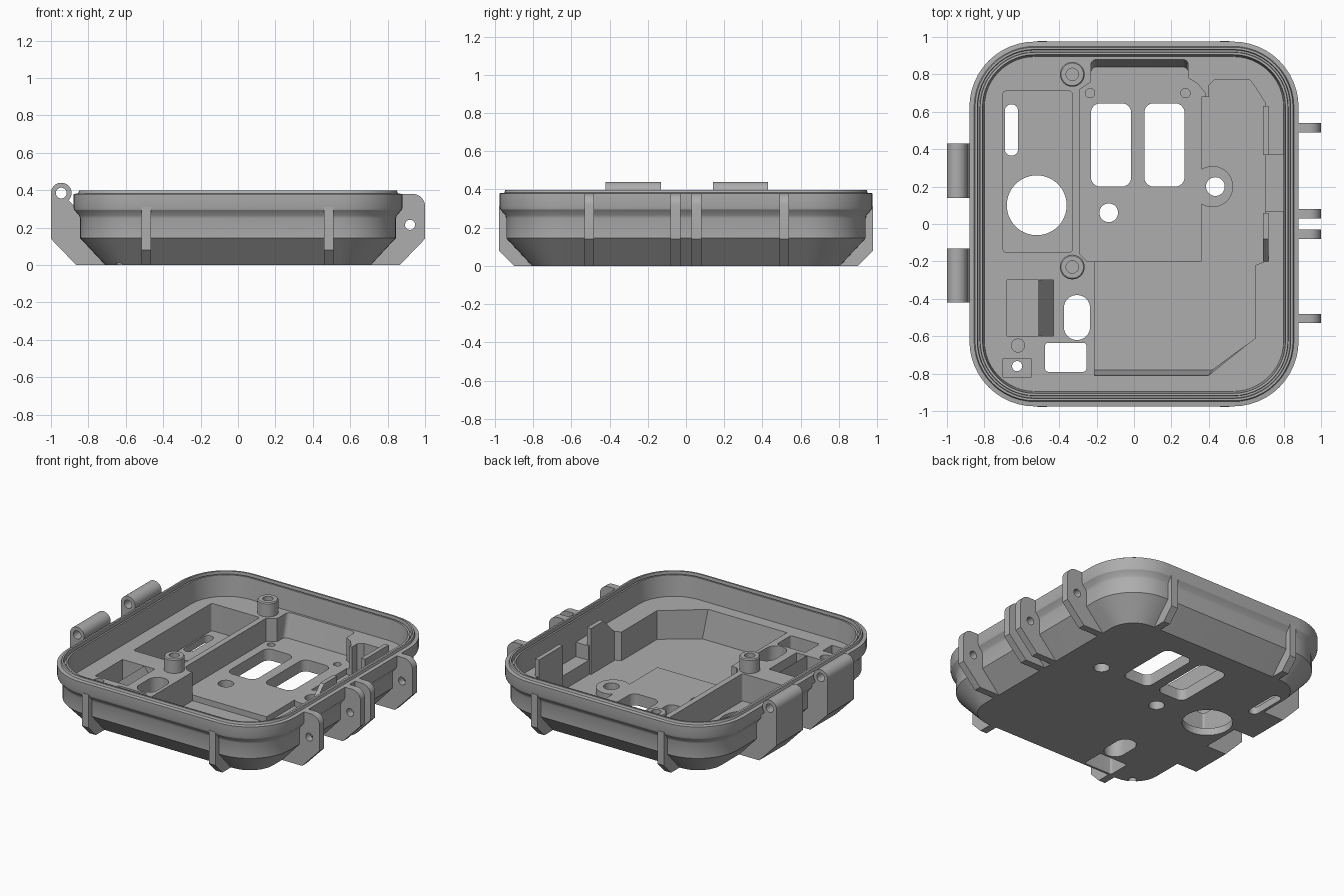
import bpy, bmesh
from math import cos, sin, pi, radians

cube = bpy.data.objects.get("Cube")
if cube:
    bpy.data.objects.remove(cube)

GREY = bpy.data.materials.new("plain grey")
GREY.use_nodes = True
GREY.diffuse_color = (0.42, 0.42, 0.42, 1)
GREY.node_tree.nodes["Principled BSDF"].inputs["Base Color"].default_value = GREY.diffuse_color

SHELF, TOP = 0.24, 0.3   # inner ledge height, cutter top


def arc(cx, cy, r, a0, a1, n=12):
    return [(cx + r * cos(radians(a0 + (a1 - a0) * i / n)),
             cy + r * sin(radians(a0 + (a1 - a0) * i / n))) for i in range(n + 1)]


def circle(cx, cy, r, n=40):
    return arc(cx, cy, r, 0, 360, n)[:-1]


def box(x0, x1, y0, y1, r=0.0):
    """Outline of a rectangle, with rounded corners if r is set."""
    if not r:
        return [(x0, y0), (x1, y0), (x1, y1), (x0, y1)]
    return (arc(x1 - r, y1 - r, r, 0, 90) + arc(x0 + r, y1 - r, r, 90, 180)
            + arc(x0 + r, y0 + r, r, 180, 270) + arc(x1 - r, y0 + r, r, 270, 360))


def loft(name, rings, axis="z", closed=False):
    """Skin a stack of (level, outline) rings, capped or closed into a tube."""
    place = {"z": lambda u, v, w: (u, v, w), "y": lambda u, v, w: (u, w, v),
             "x": lambda u, v, w: (w, u, v)}[axis]
    bm = bmesh.new()
    loops = [[bm.verts.new(place(u, v, w)) for u, v in ring] for w, ring in rings]
    pairs = list(zip(loops, loops[1:]))
    if closed:
        pairs.append((loops[-1], loops[0]))
    else:
        bm.faces.new(loops[0])
        bm.faces.new(loops[-1])
    for a, b in pairs:
        n = len(a)
        for i in range(n):
            j = (i + 1) % n
            bm.faces.new((a[i], a[j], b[j], b[i]))
    bmesh.ops.recalc_face_normals(bm, faces=bm.faces)
    mesh = bpy.data.meshes.new(name)
    bm.to_mesh(mesh)
    bm.free()
    mesh.materials.append(GREY)
    ob = bpy.data.objects.new(name, mesh)
    bpy.context.collection.objects.link(ob)
    return ob


def prism(name, outline, a, b, axis="z"):
    return loft(name, [(a, outline), (b, outline)], axis)


def select(ob):
    bpy.ops.object.select_all(action="DESELECT")
    ob.select_set(True)
    bpy.context.view_layer.objects.active = ob


def cut(ob, cutter):
    cutter.hide_render = True
    mod = ob.modifiers.new("cut", "BOOLEAN")
    mod.operation, mod.solver, mod.object = "DIFFERENCE", "EXACT", cutter
    select(ob)
    bpy.ops.object.modifier_apply(modifier=mod.name)
    bpy.data.objects.remove(cutter)


def smooth(ob):
    select(ob)
    bpy.ops.object.shade_smooth_by_angle(angle=radians(25))


# Shell: outer wall, sealing lip, groove and inner ledge as insets of one outline
def inset(d):
    return box(d - 0.88, 0.88 - d, d - 0.975, 0.975 - d, 0.35 - d)


profile = [(0, 0.17), (0.145, 0.035), (0.25, 0.035), (0.265, 0.03), (0.295, 0.004), (0.31, 0),
           (0.38, 0), (0.383, 0.025), (0.398, 0.03), (0.398, 0.042), (0.365, 0.045),
           (0.365, 0.055), (0.385, 0.057), (0.385, 0.07), (SHELF, 0.08)]
shell = loft("shell", [(z, inset(d)) for z, d in profile])

# Pockets sunk into the ledge
bay = [(-0.21, -0.78), (0.42, -0.78), (0.65, -0.61), (0.65, -0.22), (0.70, -0.20), (0.70, 0.65),
       (0.65, 0.73), (0.62, 0.77), (0.43, 0.77), (0.40, 0.74), (0.40, 0.68), (0.36, 0.68),
       (0.36, -0.2), (-0.21, -0.2)]
bay_top = [(-0.21, -0.82), (0.39, -0.82)] + bay[2:]
deck = [(-0.29, -0.16), (-0.25, -0.2), (-0.2, -0.2), (-0.2, -0.22), (0.38, -0.22), (0.38, 0.7),
        (0.34, 0.75), (0.29, 0.78), (0.29, 0.8), (-0.23, 0.8), (-0.23, 0.76), (-0.29, 0.72)]
cut(shell, loft("bay_cutter", [(0.04, bay), (TOP, bay_top)]))
cut(shell, prism("deck_cutter", deck, 0.08, TOP))
cut(shell, loft("tab_cutter", [(0.08, box(-0.23, 0.29, 0.6, 0.84, 0.03)),
                               (SHELF, box(-0.23, 0.29, 0.6, 0.88, 0.03)),
                               (TOP, box(-0.23, 0.29, 0.6, 0.88, 0.03))]))
for outline, floor in [(box(-0.70, -0.33, -0.15, 0.71, 0.015), 0.05),
                       (box(-0.68, -0.43, -0.60, -0.30), 0.05),
                       (box(-0.70, -0.55, -0.82, -0.72), 0.17),
                       (box(0.69, 0.80, 0.07, 0.37), 0.14),
                       (circle(-0.62, -0.65, 0.035), 0.16),
                       (circle(-0.235, 0.70, 0.025), 0.04),
                       (circle(0.275, 0.70, 0.025), 0.04)]:
    cut(shell, prism("pocket_cutter", outline, floor, TOP))

# Openings through the floor
for outline in [box(-0.23, -0.015, 0.20, 0.645, 0.05), box(0.055, 0.27, 0.20, 0.645, 0.05),
                box(-0.69, -0.62, 0.365, 0.64, 0.034), box(-0.375, -0.235, -0.62, -0.38, 0.069),
                box(-0.475, -0.255, -0.79, -0.635, 0.015), circle(-0.52, 0.10, 0.16, 64),
                circle(-0.135, 0.06, 0.05), circle(0.435, 0.20, 0.05),
                circle(-0.625, -0.76, 0.027)]:
    cut(shell, prism("opening_cutter", outline, -0.1, TOP))
smooth(shell)

# Raised pad around the hole beside the deck
pad_out, pad_in = circle(0.42, 0.20, 0.11), circle(0.435, 0.20, 0.05)
smooth(loft("hole_pad", [(0.02, pad_out), (0.08, pad_out), (0.08, pad_in), (0.02, pad_in)],
            closed=True))

# Screw bosses with blind bores
for name, y in (("back_boss", 0.80), ("front_boss", -0.23)):
    wide, bore = circle(-0.33, y, 0.066), circle(-0.33, y, 0.033)
    smooth(loft(name, [(0.1, wide), (0.33, wide), (0.337, circle(-0.33, y, 0.06)),
                       (0.337, bore), (0.2, bore)]))

# Ramp in the small pocket and upright retaining walls
prism("pocket_ramp", [(-0.51, 0.04), (-0.42, 0.04), (-0.42, 0.1), (-0.51, 0.24)], -0.6, -0.3, "y")
prism("back_retainer", [(0.37, 0.04), (0.63, 0.04), (0.63, 0.36), (0.37, 0.36)], 0.69, 0.72, "x")
prism("front_retainer", [(0.06, 0.04), (-0.2, 0.04), (-0.2, 0.24), (-0.08, 0.36), (0.06, 0.36)],
      0.69, 0.72, "x")

# Hinge knuckles on the right-hand side
knuckle = ([(-0.71, 0), (-0.865, 0), (-1, 0.14)] + arc(-0.945, 0.385, 0.055, 180, -45, 24)
           + [(-0.86, 0.3), (-0.842, 0.26), (-0.842, 0.145)])
for name, y0, y1 in (("back_hinge", 0.14, 0.43), ("front_hinge", -0.42, -0.13)):
    hinge = prism(name, knuckle, y0, y1, "y")
    cut(hinge, prism("pin_cutter", circle(-0.945, 0.385, 0.029, 24), y0 - 0.1, y1 + 0.1, "y"))
    smooth(hinge)

# Latch ears on the left-hand side
ear_outline = ([(0.71, 0), (0.865, 0), (1, 0.14)] + arc(0.935, 0.315, 0.065, 0, 90)
               + [(0.87, 0.38), (0.87, 0.3), (0.842, 0.26), (0.842, 0.145)])
for i, y in enumerate((0.49, 0.03, -0.08, -0.53)):
    ear = prism(f"latch_ear_{i + 1}", ear_outline, y, y + 0.05, "y")
    cut(ear, prism("pin_cutter", circle(0.92, 0.215, 0.027, 24), y - 0.1, y + 0.15, "y"))
    smooth(ear)

# Stiffening ribs on the front and back
for side, s in (("front", -1), ("back", 1)):
    rib = [(s * y, z) for y, z in ((0.805, 0), (0.9, 0), (0.978, 0.08), (0.978, 0.31),
                                   (0.94, 0.31), (0.938, 0.145))]
    for hand, x in (("left", 0.485), ("right", -0.49)):
        prism(f"{side}_{hand}_rib", rib, x - 0.025, x + 0.025, "x")
